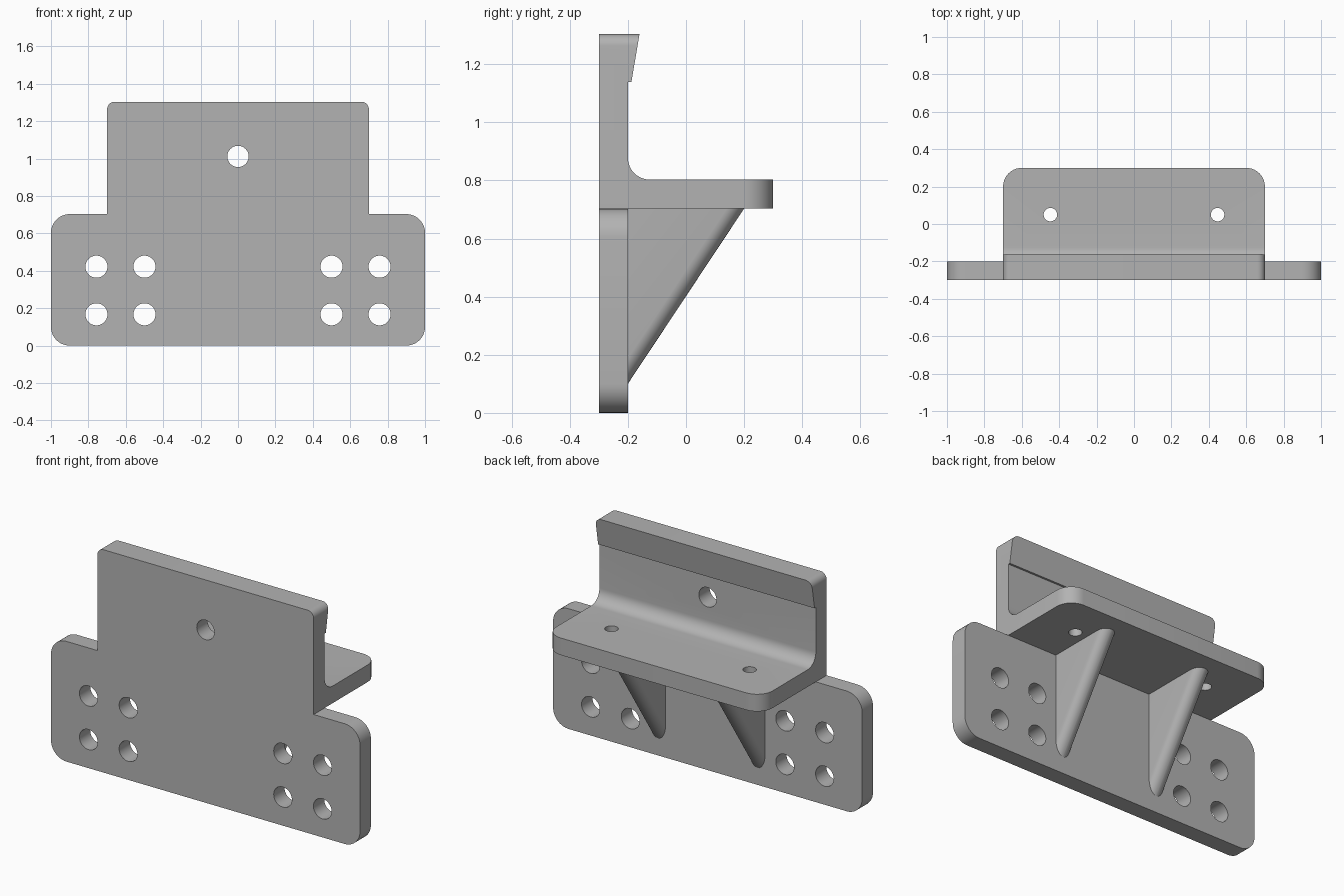
import bpy, bmesh, math
from mathutils import Matrix, Vector

cube = bpy.data.objects.get("Cube")
if cube:
    bpy.data.objects.remove(cube)

grey = bpy.data.materials.new("plain grey")
grey.use_nodes = True
grey.diffuse_color = (0.45, 0.45, 0.45, 1)
grey.node_tree.nodes["Principled BSDF"].inputs["Base Color"].default_value = grey.diffuse_color


def add_object(name, bm):
    bmesh.ops.recalc_face_normals(bm, faces=bm.faces)
    mesh = bpy.data.meshes.new(name)
    bm.to_mesh(mesh)
    bm.free()
    mesh.materials.append(grey)
    ob = bpy.data.objects.new(name, mesh)
    bpy.context.collection.objects.link(ob)
    return ob


def prism(points, x0, x1):
    """Extrude a (y, z) outline along x."""
    bm = bmesh.new()
    face = bm.faces.new([bm.verts.new((x0, y, z)) for y, z in points])
    new = bmesh.ops.extrude_face_region(bm, geom=[face])["geom"]
    verts = [v for v in new if isinstance(v, bmesh.types.BMVert)]
    bmesh.ops.translate(bm, vec=(x1 - x0, 0, 0), verts=verts)
    return bm


def round_edges(bm, test, radius, segments=10):
    """Round every edge whose two ends both pass the test."""
    edges = [e for e in bm.edges if all(test(v.co) for v in e.verts)]
    bmesh.ops.bevel(bm, geom=edges, offset=radius, segments=segments,
                    profile=0.5, affect='EDGES', clamp_overlap=False)


def combine(target, other, operation):
    mod = target.modifiers.new(other.name, 'BOOLEAN')
    mod.operation = operation
    mod.solver = 'EXACT'
    mod.object = other
    bpy.context.view_layer.objects.active = target
    bpy.ops.object.modifier_apply(modifier=mod.name)
    bpy.data.objects.remove(other)


FRONT, BACK, SHELF_Z, TOP = -0.3, -0.2, 0.703, 1.303

# Wide mounting plate with four rounded corners
bm = prism([(FRONT, 0), (BACK, 0), (BACK, SHELF_Z), (FRONT, SHELF_Z)], -1, 1)
for side in (-1, 1):
    for z in (0, SHELF_Z):
        round_edges(bm, lambda c: abs(c.x - side) < 1e-4 and abs(c.z - z) < 1e-4, 0.1)
bracket = add_object("mounting_bracket", bm)

# Upright wall, lip and shelf as one profile with an inner fillet
r = 0.075
fillet = []
for i in range(11):
    a = math.pi / 2 * i / 10
    fillet.append((BACK + r - r * math.sin(a), SHELF_Z + 0.1 + r - r * math.cos(a)))
profile = [(FRONT, SHELF_Z), (0.3, SHELF_Z), (0.3, SHELF_Z + 0.1)] + fillet
profile += [(BACK, 1.138), (-0.188, 1.138), (-0.16, TOP), (FRONT, TOP)]
bm = prism(profile, -0.7, 0.7)
for side in (-1, 1):
    end = 0.7 * side
    round_edges(bm, lambda c: abs(c.x - end) < 1e-4 and abs(c.z - TOP) < 1e-4, 0.04)
    round_edges(bm, lambda c: abs(c.x - end) < 1e-4 and abs(c.y - 0.3) < 1e-4, 0.1)
combine(bracket, add_object("wall_and_shelf", bm), 'UNION')

# Triangular ribs under the shelf with a fully rounded sloping edge
for x in (-0.322, 0.322):
    bm = prism([(BACK, 0.1), (0.2, SHELF_Z), (BACK, SHELF_Z)], x - 0.05, x + 0.05)
    slope = [e for e in bm.edges
             if abs(e.verts[0].co.x - e.verts[1].co.x) < 1e-4
             and abs((e.verts[0].co - e.verts[1].co).y) > 0.1
             and abs((e.verts[0].co - e.verts[1].co).z) > 0.1]
    bmesh.ops.bevel(bm, geom=slope, offset=0.0495, segments=8, profile=0.5,
                    affect='EDGES', clamp_overlap=False)
    combine(bracket, add_object("rib", bm), 'UNION')


# Drilled holes
def drill(location, radius, axis):
    bm = bmesh.new()
    turn = Matrix.Rotation(math.pi / 2, 4, 'X') if axis == 'Y' else Matrix()
    bmesh.ops.create_cone(bm, cap_ends=True, segments=40, radius1=radius, radius2=radius,
                          depth=0.3, matrix=Matrix.Translation(Vector(location)) @ turn)
    cutter = add_object("hole_cutter", bm)
    cutter.hide_render = True
    combine(bracket, cutter, 'DIFFERENCE')


for side in (-1, 1):
    for x in (0.5, 0.757):
        for z in (0.167, 0.422):
            drill((side * x, -0.25, z), 0.059, 'Y')
    drill((side * 0.447, 0.05, SHELF_Z + 0.05), 0.036, 'Z')
drill((0, -0.25, 1.011), 0.057, 'Y')

# Merge flat regions and smooth the rounds
bm = bmesh.new()
bm.from_mesh(bracket.data)
bmesh.ops.remove_doubles(bm, verts=bm.verts, dist=1e-5)
bmesh.ops.dissolve_limit(bm, angle_limit=0.01, verts=bm.verts, edges=bm.edges)
bm.to_mesh(bracket.data)
bm.free()
bpy.ops.object.select_all(action='DESELECT')
bracket.select_set(True)
bpy.context.view_layer.objects.active = bracket
bpy.ops.object.shade_smooth_by_angle(angle=math.radians(30))
